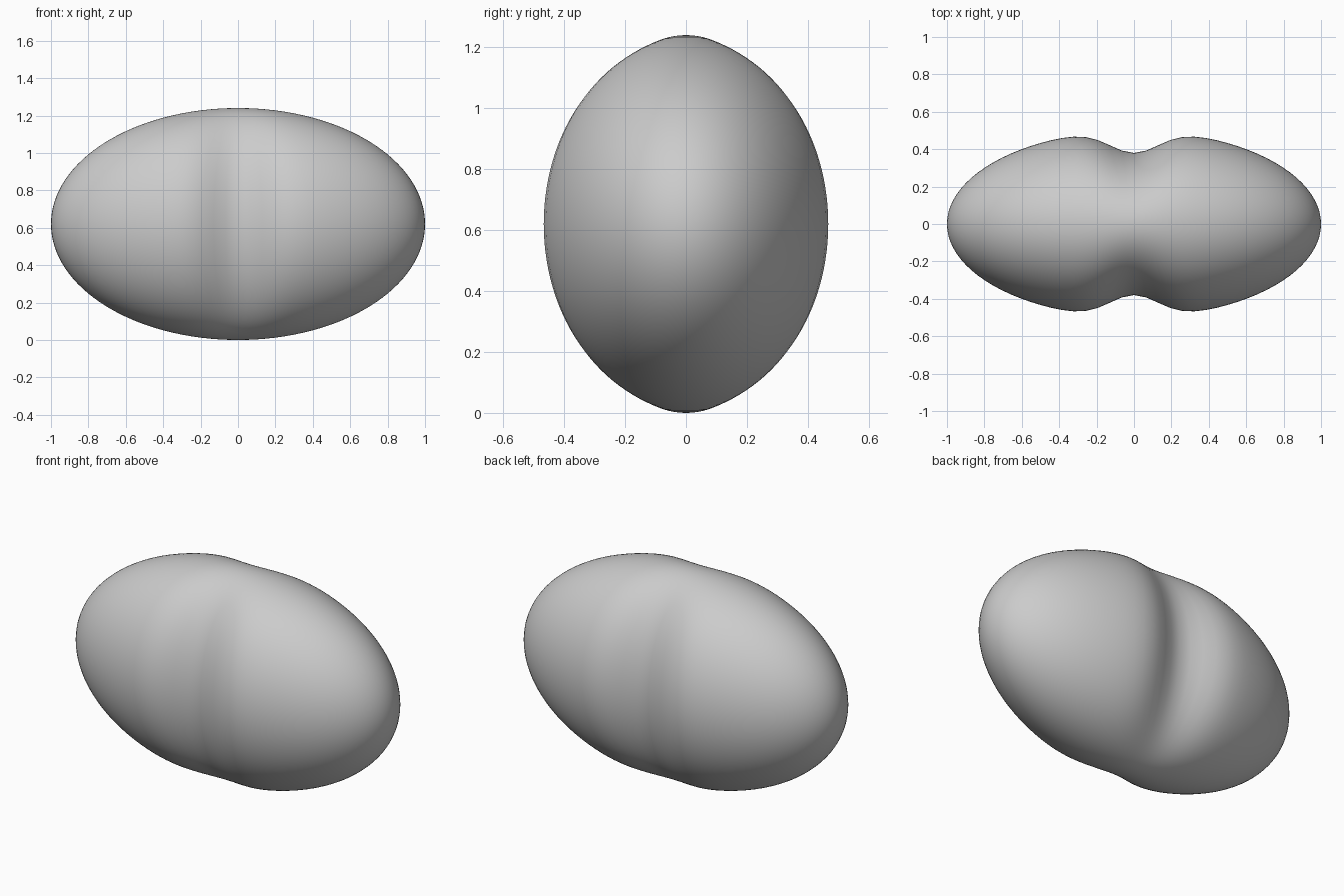
import bpy, bmesh, math

if "Cube" in bpy.data.objects:
    bpy.data.objects.remove(bpy.data.objects["Cube"])

# Flattened ellipsoid body with a soft vertical pinch around its middle
HALF_X, HALF_Y, HALF_Z = 1.0, 0.5, 0.62
PINCH_DEPTH, PINCH_WIDTH = 0.24, 0.19

bm = bmesh.new()
bmesh.ops.create_uvsphere(bm, u_segments=96, v_segments=64, radius=1.0)
for v in bm.verts:
    x, y, z = v.co
    waist = 1.0 - PINCH_DEPTH * math.exp(-(x / PINCH_WIDTH) ** 2)
    v.co = (x * HALF_X, y * HALF_Y * waist, (z + 1.0) * HALF_Z)
for f in bm.faces:
    f.smooth = True

mesh = bpy.data.meshes.new("pinched_body")
bm.to_mesh(mesh)
bm.free()
body = bpy.data.objects.new("pinched_body", mesh)
bpy.context.collection.objects.link(body)
